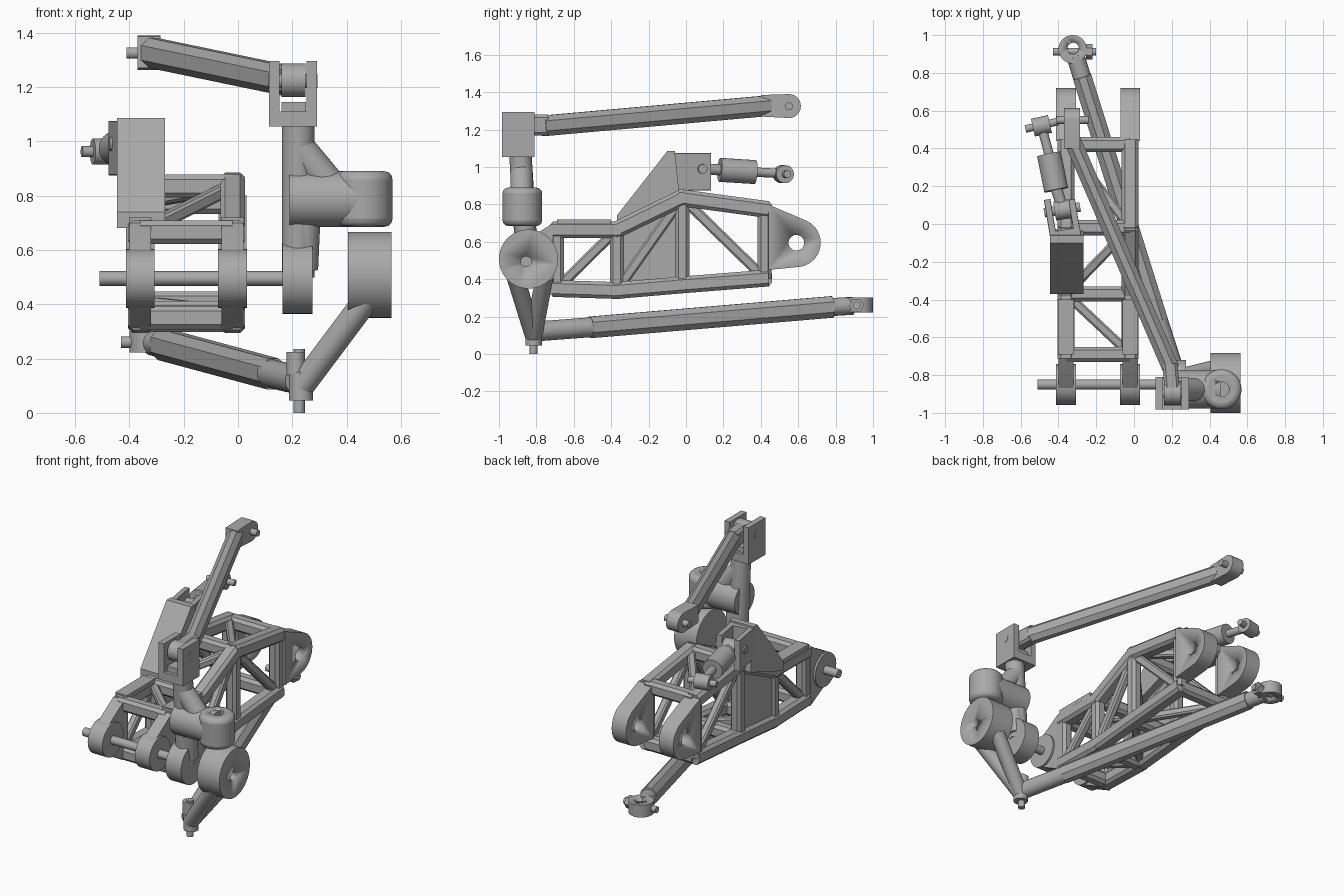
import bpy, bmesh, math
from mathutils import Vector, Matrix

cube = bpy.data.objects.get("Cube")
if cube:
    bpy.data.objects.remove(cube)

grey = bpy.data.materials.new("plain_grey")
grey.use_nodes = True
grey.diffuse_color = (0.4, 0.4, 0.4, 1)
grey.node_tree.nodes["Principled BSDF"].inputs["Base Color"].default_value = grey.diffuse_color


def finish(name, bm, smooth=False):
    bmesh.ops.recalc_face_normals(bm, faces=bm.faces)
    mesh = bpy.data.meshes.new(name)
    bm.to_mesh(mesh)
    bm.free()
    mesh.materials.append(grey)
    ob = bpy.data.objects.new(name, mesh)
    bpy.context.collection.objects.link(ob)
    if smooth:
        bpy.ops.object.select_all(action='DESELECT')
        bpy.context.view_layer.objects.active = ob
        ob.select_set(True)
        bpy.ops.object.shade_smooth_by_angle(angle=math.radians(35))
    return ob


def sweep(name, a, b, profile, smooth=False):
    """Extrude a flat (side, up) profile from a to b."""
    a, b = Vector(a), Vector(b)
    d = (b - a).normalized()
    ref = Vector((0, 1, 0)) if abs(d.z) > 0.95 else Vector((0, 0, 1))
    side = d.cross(ref).normalized()
    up = side.cross(d)
    bm = bmesh.new()
    rings = [[bm.verts.new(p + side * u + up * v) for u, v in profile] for p in (a, b)]
    n = len(profile)
    for r in rings:
        bm.faces.new(r)
    for i in range(n):
        j = (i + 1) % n
        bm.faces.new((rings[0][i], rings[0][j], rings[1][j], rings[1][i]))
    return finish(name, bm, smooth)


def circle(cy, cz, r, n=40):
    return [(cy + r * math.cos(math.tau * i / n), cz + r * math.sin(math.tau * i / n)) for i in range(n)]


def rod(name, a, b, r, n=40):
    return sweep(name, a, b, circle(0, 0, r, n), True)


def beam(name, a, b, w=0.09, h=0.09, c=0.018):
    w, h = w / 2, h / 2
    pts = [(w, c - h), (w, h - c), (w - c, h), (c - w, h), (-w, h - c), (-w, c - h), (c - w, -h), (w - c, -h)]
    return sweep(name, a, b, pts)


def box(name, lo, hi):
    bm = bmesh.new()
    lo, hi = Vector(lo), Vector(hi)
    bmesh.ops.create_cube(bm, size=1, matrix=Matrix.Translation((lo + hi) / 2) @ Matrix.Diagonal((*(hi - lo), 1)))
    return finish(name, bm)


def hull(name, x0, x1, pts):
    """Plate across x whose outline is the convex hull of (y, z) points."""
    bm = bmesh.new()
    for x in (x0, x1):
        for y, z in pts:
            bm.verts.new((x, y, z))
    res = bmesh.ops.convex_hull(bm, input=bm.verts)
    junk = [g for g in set(res["geom_interior"] + res["geom_unused"]) if isinstance(g, bmesh.types.BMVert)]
    bmesh.ops.delete(bm, geom=junk, context='VERTS')
    bmesh.ops.dissolve_limit(bm, angle_limit=0.01, verts=bm.verts, edges=bm.edges)
    return finish(name, bm, True)


def drill(ob, a, b, r):
    cutter = rod(ob.name + "_cutter", a, b, r, 24)
    cutter.hide_render = True
    cutter.hide_viewport = True
    cutter.display_type = 'WIRE'
    m = ob.modifiers.new("hole", 'BOOLEAN')
    m.operation, m.object, m.solver = 'DIFFERENCE', cutter, 'EXACT'


# Truss side frames with front and rear lugs
L, R = -0.36, -0.02
top = [(-0.69, 0.665), (-0.37, 0.665), (-0.02, 0.835), (0.42, 0.775)]
low = [(-0.69, 0.35), (-0.37, 0.34), (-0.02, 0.37), (0.42, 0.405)]
for tag, x in (("right", L), ("left", R)):
    for label, chord in (("upper", top), ("lower", low)):
        for i in range(3):
            p, q = (Vector((x, *c)) for c in chord[i:i + 2])
            e = (q - p).normalized() * 0.022
            beam(f"{tag}_{label}_chord_{i}", p - e, q + e)
    for i in range(4):
        beam(f"{tag}_post_{i}", (x, *low[i]), (x, *top[i]), 0.075, 0.075)
    for i, (p, q) in enumerate(((low[0], top[1]), (low[1], top[2]), (top[2], low[3]))):
        beam(f"{tag}_web_{i}", (x, *p), (x, *q), 0.05, 0.055, 0.01)
    box(f"{tag}_top_pad", (x - 0.042, -0.69, 0.69), (x + 0.042, -0.40, 0.72))
    hull(f"{tag}_front_gusset", x - 0.04, x + 0.04,
         circle(-0.85, 0.495, 0.10) + [(-0.71, 0.70), (-0.71, 0.31)])
    rod(f"{tag}_front_lug", (x - 0.053, -0.85, 0.495), (x + 0.053, -0.85, 0.495), 0.108)
    lug = hull(f"{tag}_rear_lug", x - 0.052, x + 0.052,
               circle(0.59, 0.595, 0.13) + [(0.44, 0.80), (0.44, 0.45)])
    drill(lug, (x - 0.1, 0.59, 0.595), (x + 0.1, 0.59, 0.595), 0.042)

# Cross members and plan bracing
for label, chord in (("upper", top), ("lower", low)):
    for i, c in enumerate(chord):
        beam(f"{label}_cross_{i}", (L, *c), (R, *c), 0.08, 0.085)
    for i in range(3):
        xa, xb = (R, L) if i == 0 else (L, R)
        if i == 2:
            xa, xb = R, L
        if i == 0:
            xa, xb = R, L
        beam(f"{label}_brace_{i}", (xa, *chord[i]), (xb, *chord[i + 1]), 0.05, 0.05, 0.01)

# Pivot shaft
rod("pivot_shaft", (-0.51, -0.85, 0.495), (0.22, -0.85, 0.495), 0.027)

# Damper bracket: side panel, sloping block and angled fork
hull("bracket_panel", -0.385, -0.335, [low[1], low[2], (-0.02, 0.83), (-0.37, 0.68)])
hull("bracket_block", -0.445, -0.268,
     [(-0.37, 0.68), (-0.37, 0.74), (-0.10, 1.03), (-0.10, 1.085), (-0.06, 1.085), (-0.03, 0.80)])
for tag, x in (("outer", -0.425), ("inner", -0.295)):
    beam(f"bracket_fork_{tag}", (x, -0.08, 0.975), (x - 0.035, 0.13, 0.975), 0.035, 0.20, 0.002)
beam("bracket_fork_base", (-0.357, -0.08, 0.975), (-0.365, -0.03, 0.975), 0.16, 0.20, 0.002)
rod("bracket_pin", (-0.475, 0.06, 0.99), (-0.285, 0.09, 0.99), 0.025, 20)

# Damper
rod("damper_eye", (-0.42, 0.068, 0.99), (-0.33, 0.082, 0.99), 0.05)
rod("damper_neck", (-0.375, 0.075, 0.99), (-0.412, 0.19, 0.985), 0.03)
rod("damper_body", (-0.412, 0.18, 0.985), (-0.45, 0.37, 0.973), 0.064)
rod("damper_rod", (-0.45, 0.37, 0.973), (-0.485, 0.50, 0.966), 0.025)
rod("damper_end_eye", (-0.535, 0.51, 0.962), (-0.445, 0.53, 0.962), 0.048)
rod("damper_end_pin", (-0.575, 0.503, 0.962), (-0.40, 0.543, 0.962), 0.02, 20)

# Upright with side housing
rod("upright_lug", (0.163, -0.85, 0.495), (0.275, -0.85, 0.495), 0.13)
rod("upright_post", (0.222, -0.85, 0.50), (0.222, -0.885, 1.06), 0.06)
rod("upright_rib", (0.24, -0.845, 0.53), (0.25, -0.87, 0.75), 0.055)
rod("housing_barrel", (0.19, -0.875, 0.787), (0.46, -0.875, 0.787), 0.103)
rod("housing_brace", (0.22, -0.88, 0.98), (0.37, -0.875, 0.80), 0.06)
end = rod("housing_end", (0.463, -0.875, 0.685), (0.463, -0.875, 0.89), 0.106)
bev = end.modifiers.new("round", 'BEVEL')
bev.width, bev.segments, bev.limit_method = 0.03, 3, 'ANGLE'
drill(end, (0.463, -0.875, 0.84), (0.463, -0.875, 0.95), 0.04)

# Large hub and its two legs to the lower joint
hub = rod("hub_disc", (0.405, -0.842, 0.508), (0.565, -0.842, 0.508), 0.158, 64)
drill(hub, (0.53, -0.855, 0.495), (0.60, -0.855, 0.495), 0.028)
for tag, y in (("front", -0.915), ("rear", -0.755)):
    rod(f"hub_leg_{tag}", (0.235, -0.815, 0.10), (0.475, y, 0.42), 0.047)

# Lower joint
rod("lower_joint", (0.232, -0.815, 0.045), (0.232, -0.815, 0.15), 0.044)
rod("lower_joint_pin", (0.225, -0.815, 0), (0.225, -0.815, 0.235), 0.021, 24)
rod("lower_joint_cap", (0.213, -0.815, 0.14), (0.213, -0.815, 0.225), 0.034)

# Upper clevis
box("clevis_base", (0.115, -0.983, 1.055), (0.29, -0.81, 1.11))
box("clevis_spacer", (0.16, -0.96, 1.11), (0.25, -0.83, 1.145))
for tag, x in (("right", 0.115), ("left", 0.252)):
    box(f"clevis_wall_{tag}", (x, -0.983, 1.055), (x + 0.038, -0.81, 1.295))
rod("clevis_pin", (0.113, -0.895, 1.222), (0.292, -0.895, 1.222), 0.026, 20)

# Upper arm
rod("upper_arm_eye", (0.16, -0.895, 1.225), (0.248, -0.895, 1.225), 0.062)
beam("upper_arm_neck", (0.204, -0.895, 1.225), (0.19, -0.74, 1.225), 0.08, 0.11, 0.015)
beam("upper_arm_beam", (0.195, -0.765, 1.22), (-0.325, 0.44, 1.328), 0.09, 0.11, 0.028)
hull("upper_arm_lug", -0.37, -0.285, circle(0.55, 1.326, 0.064) + [(0.40, 1.385), (0.40, 1.27)])
rod("upper_arm_pin", (-0.41, 0.55, 1.325), (-0.24, 0.55, 1.325), 0.021, 20)

# Lower arm
rod("lower_arm_neck", (0.225, -0.815, 0.12), (0.12, -0.49, 0.145), 0.053)
beam("lower_arm_beam", (0.13, -0.51, 0.143), (-0.275, 0.78, 0.252), 0.10, 0.115, 0.03)
rod("lower_arm_tip", (-0.27, 0.76, 0.25), (-0.31, 0.89, 0.258), 0.048)
ring = rod("lower_arm_ring", (-0.325, 0.925, 0.222), (-0.325, 0.925, 0.302), 0.075)
drill(ring, (-0.322, 0.93, 0.1), (-0.322, 0.93, 0.4), 0.03)
rod("lower_arm_pin", (-0.43, 0.912, 0.26), (-0.20, 0.912, 0.26), 0.021, 20)
rod("lower_arm_nut", (-0.255, 0.912, 0.26), (-0.22, 0.912, 0.26), 0.04, 6)
